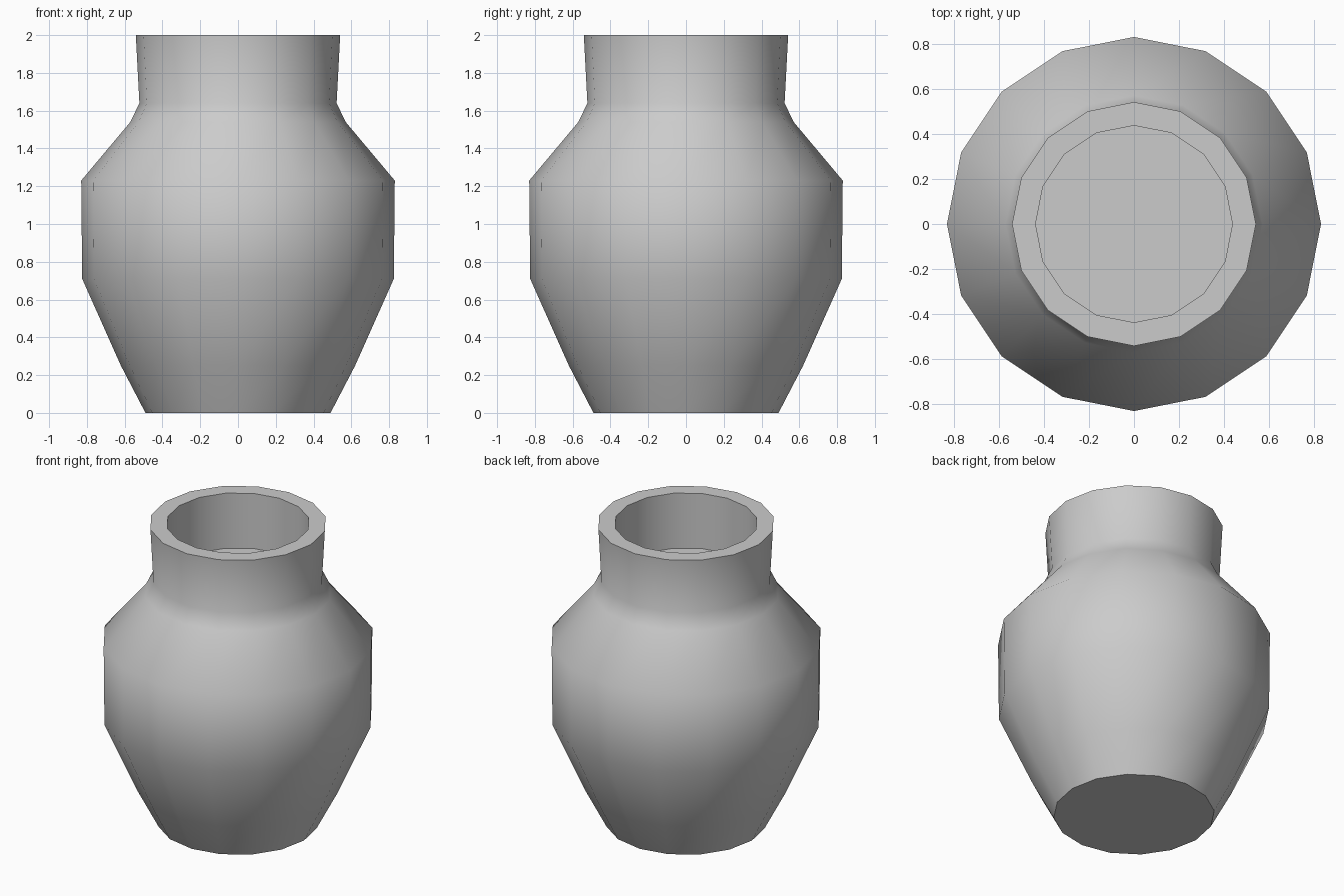
import bpy, bmesh, math

if "Cube" in bpy.data.objects:
    bpy.data.objects.remove(bpy.data.objects["Cube"])

SIDES = 16
# (radius, height) from the base up, over the rim, down the inside of the neck
PROFILE = [(0.49, 0), (0.62, 0.25), (0.825, 0.71), (0.83, 1.23), (0.57, 1.54),
           (0.522, 1.64), (0.541, 2.0), (0.437, 2.0), (0.437, 1.63)]

clay = bpy.data.materials.new("grey clay")
clay.diffuse_color = (0.6, 0.6, 0.6, 1)
clay.use_nodes = True
clay.node_tree.nodes["Principled BSDF"].inputs["Base Color"].default_value = clay.diffuse_color

# Lathe the jar: one ring per profile point, bridged by quads
bm = bmesh.new()
rings = []
for r, z in PROFILE:
    angles = [2 * math.pi * i / SIDES for i in range(SIDES)]
    rings.append([bm.verts.new((r * math.cos(a), r * math.sin(a), z)) for a in angles])
for low, high in zip(rings, rings[1:]):
    for i in range(SIDES):
        j = (i + 1) % SIDES
        bm.faces.new((low[i], low[j], high[j], high[i]))

# Underside and the shallow floor inside the neck
bm.faces.new(rings[0][::-1])
bm.faces.new(rings[-1])
bmesh.ops.recalc_face_normals(bm, faces=bm.faces)

mesh = bpy.data.meshes.new("jar")
bm.to_mesh(mesh)
bm.free()
mesh.materials.append(clay)
jar = bpy.data.objects.new("jar", mesh)
bpy.context.collection.objects.link(jar)

# Smooth body, crisp rim and base edges
bpy.context.view_layer.objects.active = jar
jar.select_set(True)
bpy.ops.object.shade_smooth_by_angle(angle=math.radians(50))
